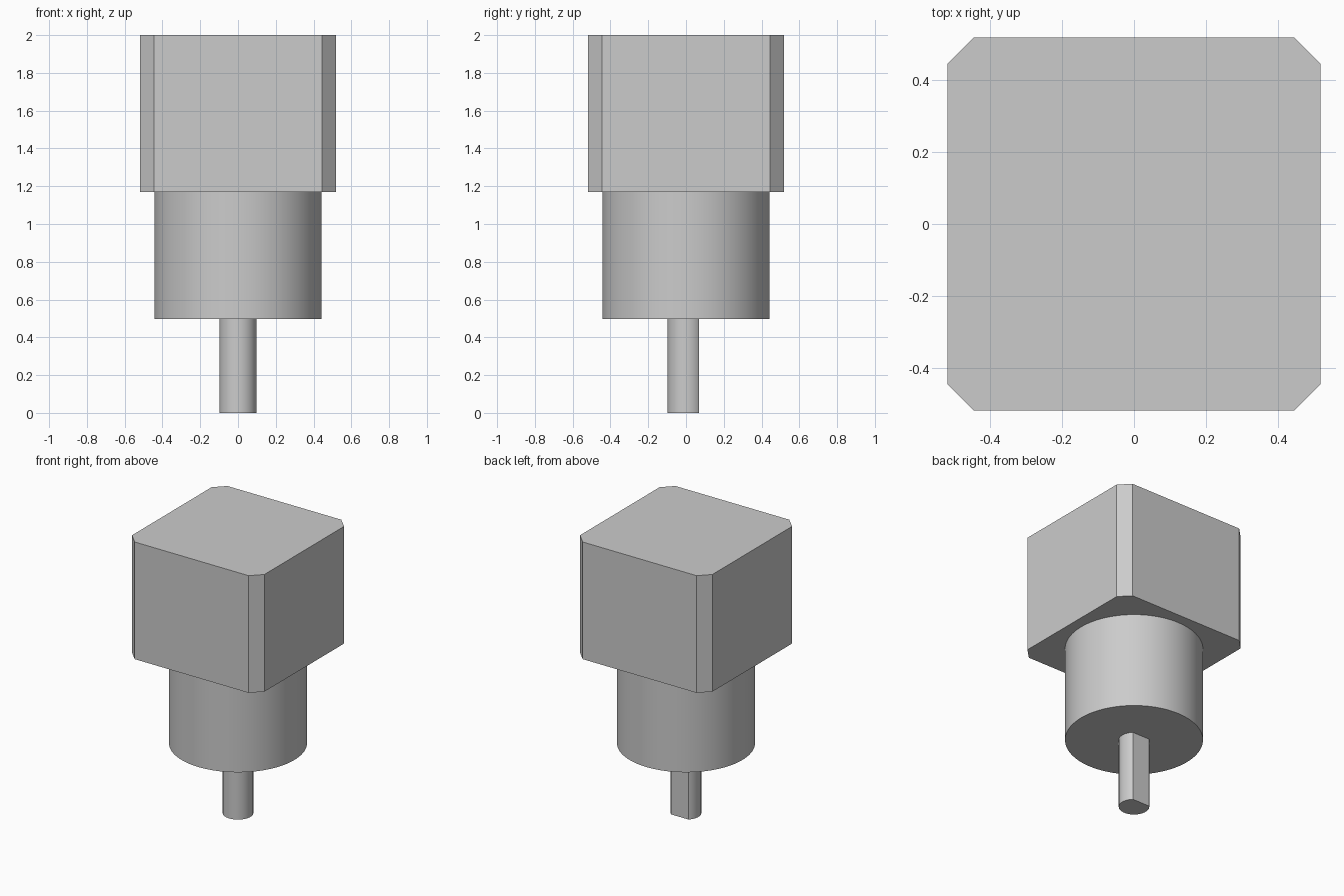
import bpy
import bmesh
import math

if "Cube" in bpy.data.objects:
    bpy.data.objects.remove(bpy.data.objects["Cube"], do_unlink=True)

# Single plain grey for all parts
GREY = (0.6, 0.6, 0.6, 1.0)
grey = bpy.data.materials.new("plain grey")
grey.use_nodes = True
grey.diffuse_color = GREY
grey.node_tree.nodes["Principled BSDF"].inputs["Base Color"].default_value = GREY


def prism(name, outline, bottom, top):
    """Extrude a counter-clockwise outline upwards."""
    bm = bmesh.new()
    base = bm.faces.new([bm.verts.new((x, y, bottom)) for x, y in outline])
    result = bmesh.ops.extrude_face_region(bm, geom=[base], use_keep_orig=True)
    raised = [v for v in result["geom"] if isinstance(v, bmesh.types.BMVert)]
    bmesh.ops.translate(bm, verts=raised, vec=(0, 0, top - bottom))
    bmesh.ops.recalc_face_normals(bm, faces=bm.faces)
    mesh = bpy.data.meshes.new(name)
    bm.to_mesh(mesh)
    bm.free()
    mesh.materials.append(grey)
    obj = bpy.data.objects.new(name, mesh)
    bpy.context.collection.objects.link(obj)
    bpy.ops.object.select_all(action="DESELECT")
    obj.select_set(True)
    bpy.context.view_layer.objects.active = obj
    bpy.ops.object.shade_smooth_by_angle(angle=math.radians(25))
    return obj


def arc(radius, start, end, steps):
    return [(radius * math.cos(start + (end - start) * i / steps),
             radius * math.sin(start + (end - start) * i / steps))
            for i in range(steps + 1)]


# Square motor housing with chamfered upright corners
half, flat = 0.519, 0.446
corners = []
for turn in range(4):
    c, s = round(math.cos(turn * math.pi / 2)), round(math.sin(turn * math.pi / 2))
    for x, y in ((half, flat), (flat, half)):
        corners.append((c * x - s * y, s * x + c * y))
prism("motor_housing", corners, 1.17, 2.0)

# Round gearbox below the housing
prism("gearbox", arc(0.443, 0, math.tau, 96)[:-1], 0.496, 1.17)

# Output shaft with a flat along its back
shaft_radius, shaft_flat = 0.098, 0.07
cut = math.asin(shaft_flat / shaft_radius)
prism("output_shaft", arc(shaft_radius, math.pi - cut, math.tau + cut, 64), 0.0, 0.496)
